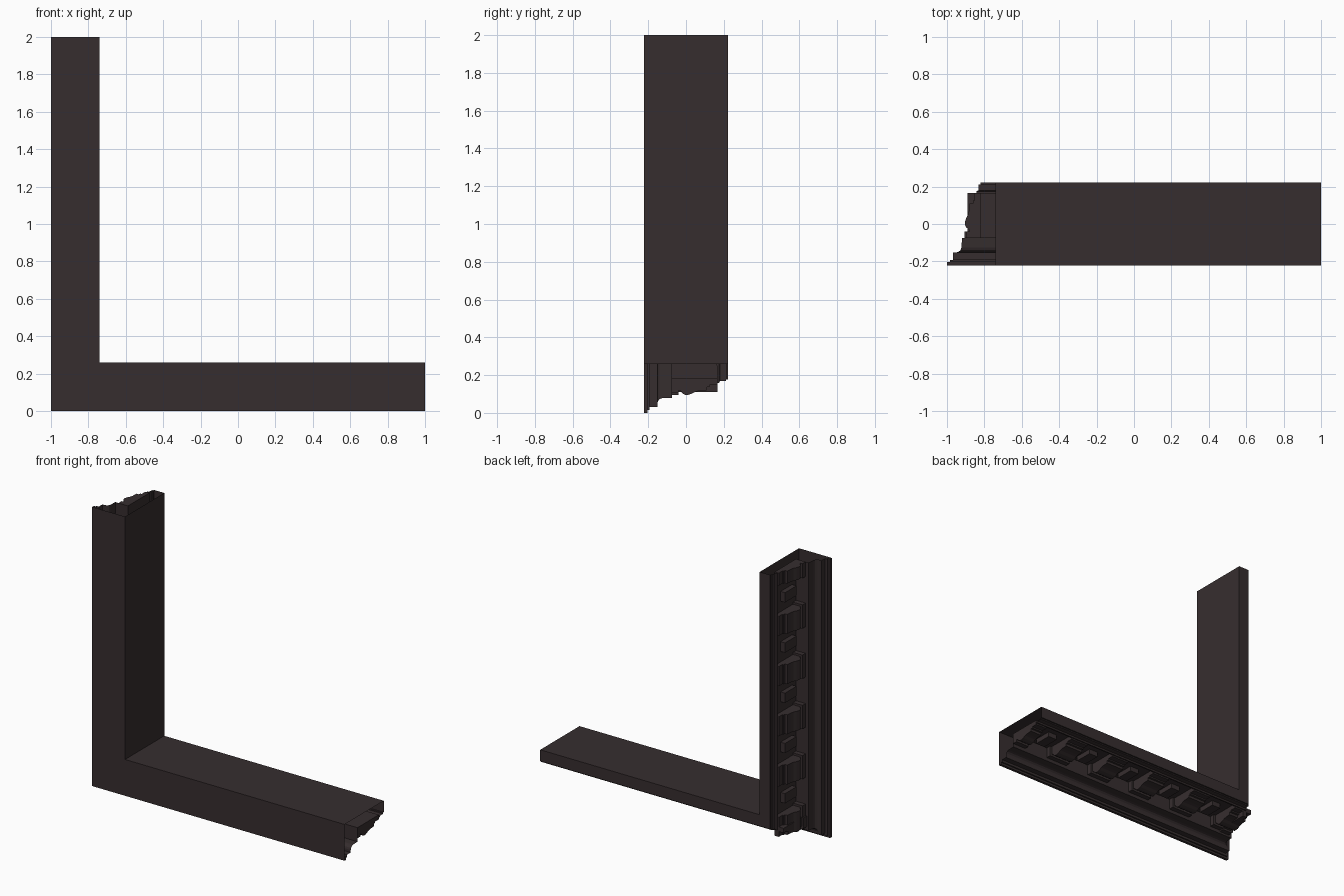
import bpy, bmesh

if "Cube" in bpy.data.objects:
    bpy.data.objects.remove(bpy.data.objects["Cube"])

mat = bpy.data.materials.new("dark brown")
mat.diffuse_color = (0.037, 0.027, 0.028, 1)
mat.use_nodes = True
mat.node_tree.nodes["Principled BSDF"].inputs["Base Color"].default_value = mat.diffuse_color


def make_object(name, bm):
    me = bpy.data.meshes.new(name)
    bm.to_mesh(me)
    bm.free()
    me.materials.append(mat)
    ob = bpy.data.objects.new(name, me)
    bpy.context.collection.objects.link(ob)
    return ob


# Cross-section as (y, depth from the outer edge), a closed hollow loop
section = [(-.222, .26), (-.222, 0), (-.203, 0), (-.203, .015), (-.193, .015),
           (-.193, .032), (-.152, .032), (-.152, .05), (-.148, .063),
           (-.139, .073), (-.125, .078), (-.075, .08), (-.075, .18),
           (.165, .18), (.165, .158), (.175, .158), (.18, .168),
           (.212, .17), (.212, .178), (.222, .178), (.222, .26)]

# Two mitred lengths of moulding, open at both ends
bm = bmesh.new()
rings = [[bm.verts.new(p) for p in ((d - 1, y, 2), (d - 1, y, d), (1, y, d))]
         for y, d in section]
for i, a in enumerate(rings):
    b = rings[(i + 1) % len(rings)]
    for k in range(2):
        bm.faces.new((a[k], b[k], b[k + 1], a[k + 1]))
bm.normal_update()
front = min(bm.faces, key=lambda f: f.calc_center_median().y)
if front.normal.y > 0:
    bmesh.ops.reverse_faces(bm, faces=bm.faces[:])
make_object("cornice_moulding", bm)


def prism(bm, prof, t0, t1, upright):
    """Extrude a (y, depth) profile along one arm from t0 to t1."""
    t1 = min(t1, 2)
    place = (lambda y, d, t: (d - 1, y, t)) if upright else (lambda y, d, t: (t - 1, y, d))
    a = [bm.verts.new(place(y, d, t0)) for y, d in prof]
    b = [bm.verts.new(place(y, d, t1)) for y, d in prof]
    n = len(prof)
    bm.faces.new(a)
    bm.faces.new(b)
    for i in range(n):
        j = (i + 1) % n
        bm.faces.new((a[i], a[j], b[j], b[i]))


def box(y0, y1, d):
    return [(y0, .181), (y0, d), (y1, d), (y1, .181)]


# Scrolled bracket: swelling belly tapering to the foot
scroll = [(-.04, .181), (-.04, .12), (-.03, .118), (-.018, .103), (-.005, .096),
          (.012, .096), (.03, .102), (.05, .112), (.07, .117), (.11, .12),
          (.11, .181)]

for upright, arm in ((True, "upright"), (False, "level")):
    bm = bmesh.new()
    for k in range(6):
        c = 0.18 + 0.36 * k
        prism(bm, scroll, c - .07, c + .07, upright)                    # belly
        prism(bm, box(-.076, -.04, .105), c - .085, c + .085, upright)  # cap
        prism(bm, box(.11, .125, .138), c - .07, c + .07, upright)      # foot
        prism(bm, box(.125, .166, .148), c - .07, c + .07, upright)
    bmesh.ops.recalc_face_normals(bm, faces=bm.faces[:])
    make_object(arm + "_brackets", bm)

    # Small blocks between the brackets
    bm = bmesh.new()
    for k in range(5):
        c = 0.36 + 0.36 * k
        prism(bm, box(-.03, .1, .145), c - .035, c + .035, upright)
    bmesh.ops.recalc_face_normals(bm, faces=bm.faces[:])
    make_object(arm + "_small_blocks", bm)
